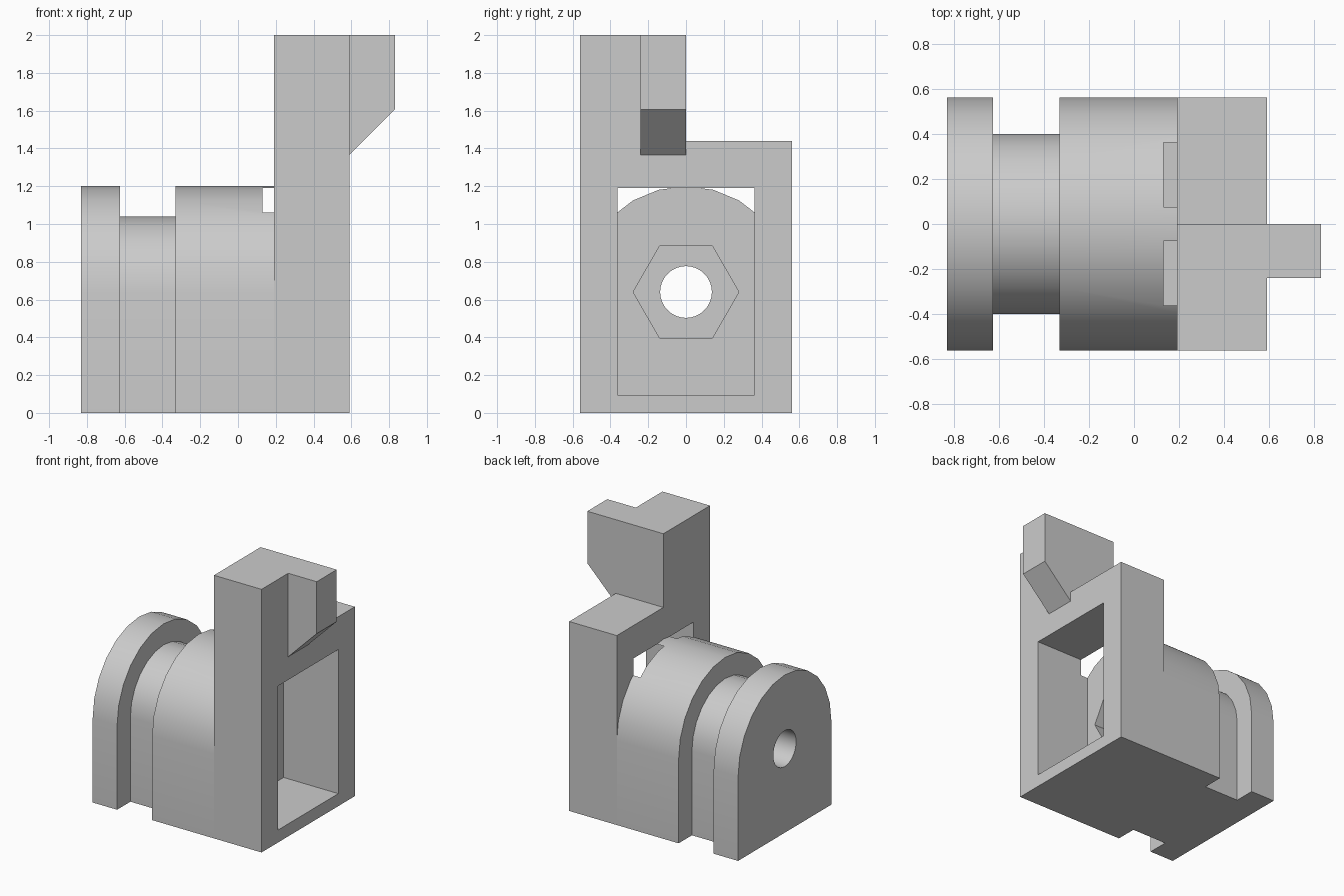
import bpy
import bmesh
from math import cos, sin, pi, radians
from mathutils import Vector

cube = bpy.data.objects.get("Cube")
if cube:
    bpy.data.objects.remove(cube, do_unlink=True)

AXIS_Z = 0.64    # height of the bore and arch centre
HALF = 0.56      # half depth of the body

grey = bpy.data.materials.new("plain grey")
grey.use_nodes = True
grey.diffuse_color = (0.6, 0.6, 0.6, 1)
grey.node_tree.nodes["Principled BSDF"].inputs["Base Color"].default_value = (0.6, 0.6, 0.6, 1)


def prism(name, profile, start, end, axis="x"):
    """Extrude a closed (y, z) profile along x, or an (x, z) profile along y."""
    bm = bmesh.new()
    if axis == "x":
        verts = [bm.verts.new((start, a, b)) for a, b in profile]
        step = Vector((end - start, 0, 0))
    else:
        verts = [bm.verts.new((a, start, b)) for a, b in profile]
        step = Vector((0, end - start, 0))
    face = bm.faces.new(verts)
    moved = bmesh.ops.extrude_face_region(bm, geom=[face])["geom"]
    bmesh.ops.translate(bm, vec=step, verts=[v for v in moved if isinstance(v, bmesh.types.BMVert)])
    bmesh.ops.recalc_face_normals(bm, faces=bm.faces)
    mesh = bpy.data.meshes.new(name)
    bm.to_mesh(mesh)
    bm.free()
    mesh.materials.append(grey)
    obj = bpy.data.objects.new(name, mesh)
    bpy.context.collection.objects.link(obj)
    return obj


def polygon(radius, sides):
    return [(radius * cos(2 * pi * i / sides), AXIS_Z + radius * sin(2 * pi * i / sides))
            for i in range(sides)]


def arch(radius):
    """Round-topped profile standing on the ground."""
    top = [(radius * cos(radians(a)), AXIS_Z + radius * sin(radians(a))) for a in range(0, 181, 15)]
    return [(radius, 0)] + top + [(-radius, 0)]


def rectangle(a0, a1, b0, b1):
    return [(a0, b0), (a1, b0), (a1, b1), (a0, b1)]


def cut(obj, cutters):
    bpy.context.view_layer.objects.active = obj
    for cutter in cutters:
        mod = obj.modifiers.new("cut", "BOOLEAN")
        mod.operation = "DIFFERENCE"
        mod.solver = "EXACT"
        mod.object = cutter
        bpy.ops.object.modifier_apply(modifier=mod.name)


# Arched body with a groove between end flange and barrel
end_flange = prism("end_flange", arch(HALF), -0.83, -0.625)
groove_core = prism("groove_core", arch(0.4), -0.625, -0.33)
barrel = prism("barrel", arch(HALF), -0.33, 0.19)

# Stepped housing with the tall half at the front
step_profile = [(-HALF, 0), (HALF, 0), (HALF, 1.44), (0, 1.44), (0, 2), (-HALF, 2)]
housing = prism("housing", step_profile, 0.19, 0.59)

# Chamfered lug on the tall half
lug_profile = [(0.59, 1.365), (0.83, 1.605), (0.83, 2), (0.59, 2)]
lug = prism("lug", lug_profile, -0.24, 0, axis="y")

# Openings: bore, nut recess and rectangular pocket
bore = prism("bore_cutter", polygon(0.137, 32), -1, 0.5)
nut_recess = prism("nut_recess_cutter", polygon(0.28, 6), -0.08, 0.3)
pocket = prism("pocket_cutter", rectangle(-0.362, 0.362, 0.095, 1.19), 0.13, 0.8)
cutters = [bore, nut_recess, pocket]
for cutter in cutters:
    cutter.hide_render = True

cut(end_flange, [bore])
cut(groove_core, [bore])
cut(barrel, [pocket, nut_recess, bore])
cut(housing, [pocket])
for cutter in cutters:
    bpy.data.objects.remove(cutter, do_unlink=True)

# Smooth the curved walls, keep the corners sharp
bpy.ops.object.select_all(action="DESELECT")
for part in (end_flange, groove_core, barrel, housing, lug):
    part.select_set(True)
bpy.context.view_layer.objects.active = barrel
bpy.ops.object.shade_smooth_by_angle(angle=radians(30))
